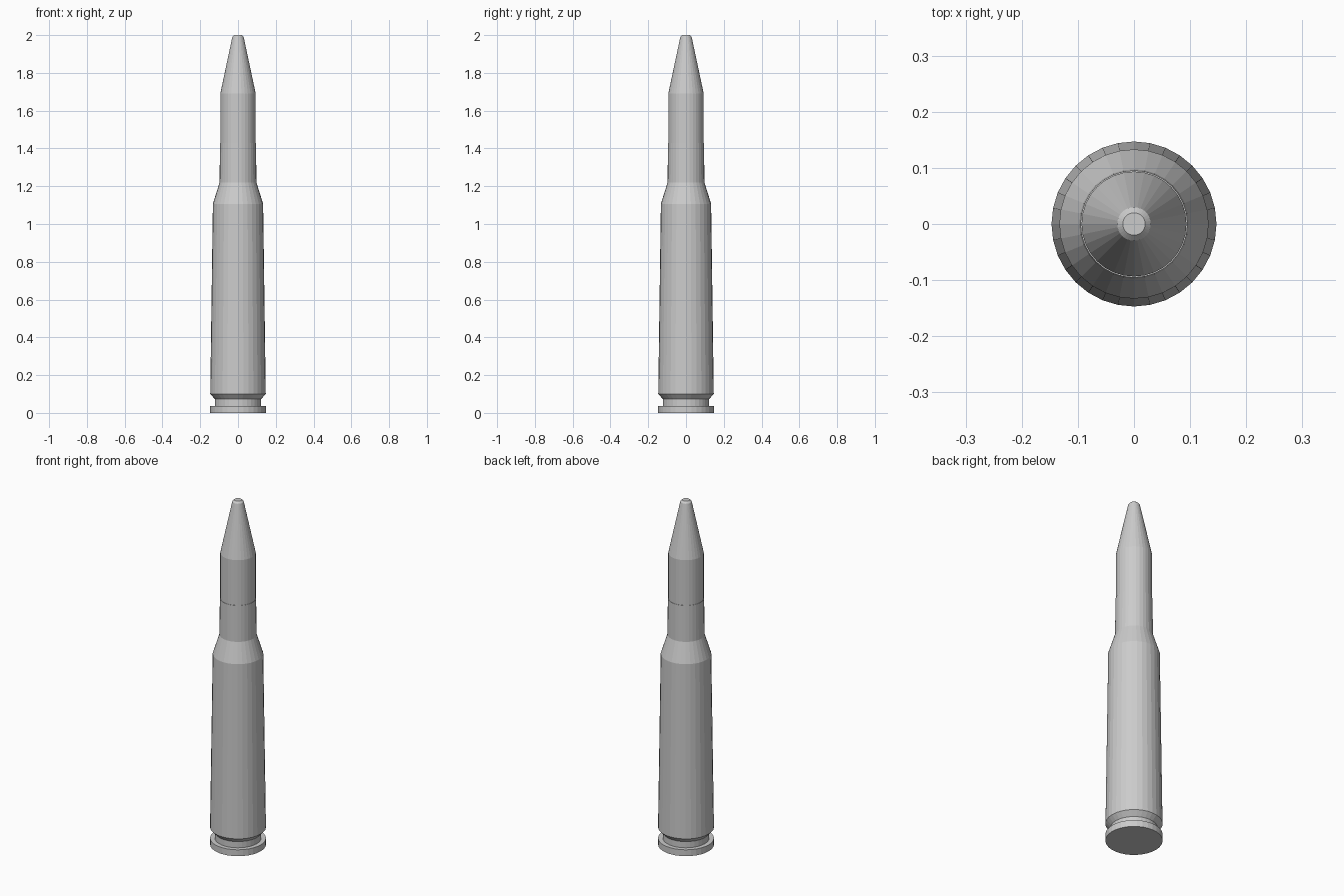
import bpy, bmesh, math

if "Cube" in bpy.data.objects:
    bpy.data.objects.remove(bpy.data.objects["Cube"])

SIDES = 32


def lathe(name, profile, cap_bottom=False, cap_top=False):
    """Revolve (radius, z) points around the z axis with flat faces."""
    bm = bmesh.new()
    rings = [[bm.verts.new((r * math.cos(2 * math.pi * i / SIDES),
                            r * math.sin(2 * math.pi * i / SIDES), z))
              for i in range(SIDES)] for r, z in profile]
    for low, high in zip(rings, rings[1:]):
        for i in range(SIDES):
            j = (i + 1) % SIDES
            bm.faces.new((low[i], low[j], high[j], high[i]))
    if cap_bottom:
        bm.faces.new(rings[0][::-1])
    if cap_top:
        bm.faces.new(rings[-1])
    mesh = bpy.data.meshes.new(name)
    bm.to_mesh(mesh)
    bm.free()
    obj = bpy.data.objects.new(name, mesh)
    bpy.context.collection.objects.link(obj)
    return obj


# Case: rim, groove, tapered body, shoulder, neck and mouth lip
lathe("case", [(0.147, 0), (0.147, 0.037), (0.122, 0.037), (0.122, 0.073),
               (0.147, 0.10), (0.133, 1.107), (0.0975, 1.22),
               (0.0955, 1.43), (0.0935, 1.43)], cap_bottom=True)

# Tip: cylinder seated in the mouth, cone and small chamfered flat end
lathe("tip", [(0.0935, 1.41), (0.0935, 1.692), (0.030, 1.99), (0.020, 2.0)],
      cap_top=True)
